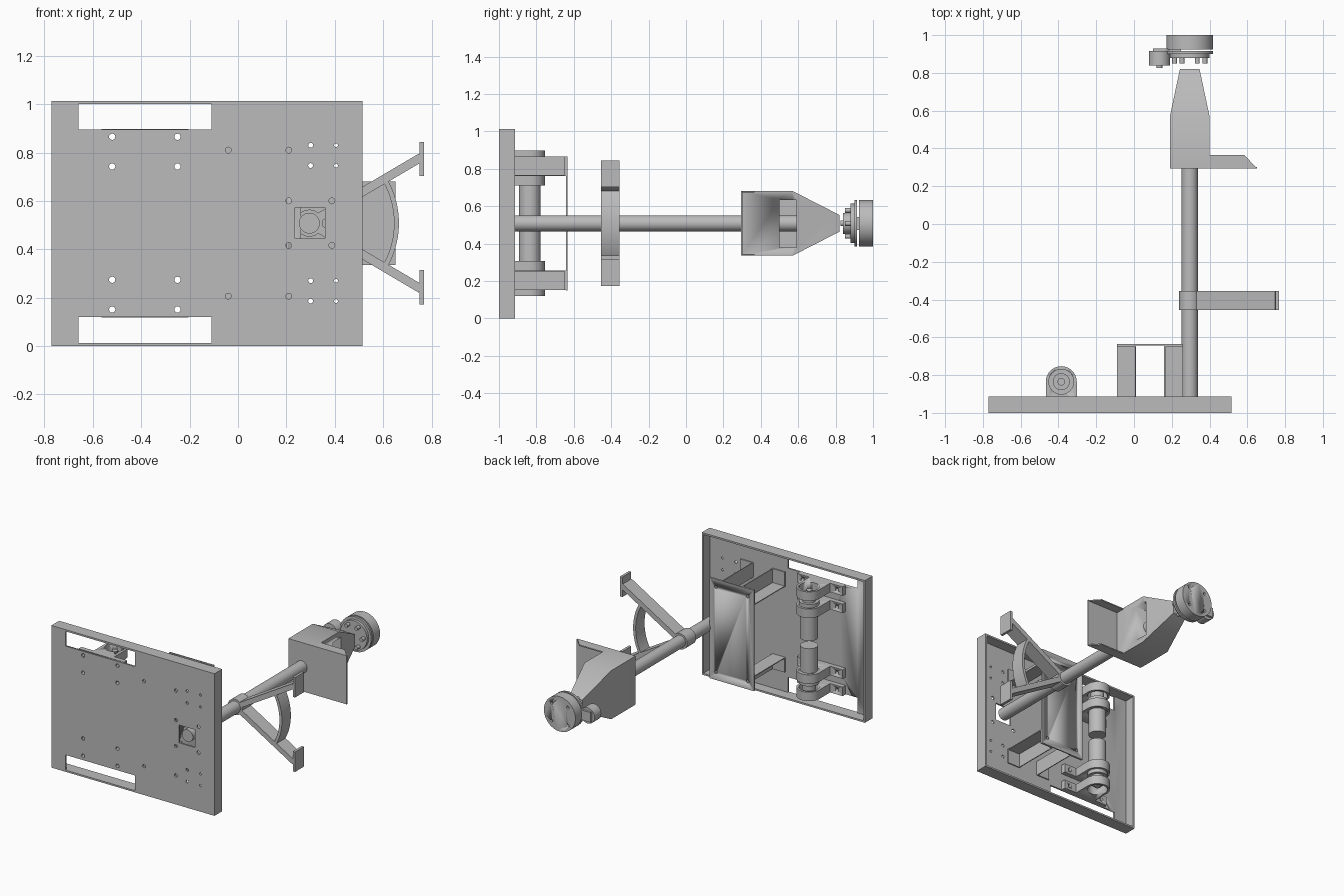
import bpy, bmesh, math
from mathutils import Matrix, Vector

if "Cube" in bpy.data.objects:
    bpy.data.objects.remove(bpy.data.objects["Cube"])

grey = bpy.data.materials.new("plain_grey")
grey.use_nodes = True
COLOUR = (0.5, 0.5, 0.5, 1)
grey.diffuse_color = COLOUR
grey.node_tree.nodes["Principled BSDF"].inputs["Base Color"].default_value = COLOUR

PX, PZ = 0.295, 0.508      # pole axis
MX, MY = -0.385, -0.835    # motor axis


def finish(name, bm):
    bmesh.ops.recalc_face_normals(bm, faces=bm.faces)
    mesh = bpy.data.meshes.new(name)
    bm.to_mesh(mesh)
    bm.free()
    obj = bpy.data.objects.new(name, mesh)
    bpy.context.collection.objects.link(obj)
    mesh.materials.append(grey)
    bpy.ops.object.select_all(action='DESELECT')
    obj.select_set(True)
    bpy.context.view_layer.objects.active = obj
    bpy.ops.object.shade_smooth_by_angle(angle=math.radians(35))
    return obj


def add_box(bm, x, y, z):
    """Box from (min, max) pairs."""
    size = [b - a for a, b in (x, y, z)]
    mid = [(a + b) / 2 for a, b in (x, y, z)]
    bmesh.ops.create_cube(bm, size=1, matrix=Matrix.Translation(mid) @ Matrix.Diagonal((*size, 1)))


def add_cyl(bm, axis, a, b, span, r, seg=32):
    """Cylinder along y (a = x, b = z) or along z (a = x, b = y)."""
    mid = (span[0] + span[1]) / 2
    if axis == 'y':
        mat = Matrix.Translation((a, mid, b)) @ Matrix.Rotation(math.pi / 2, 4, 'X')
    else:
        mat = Matrix.Translation((a, b, mid))
    bmesh.ops.create_cone(bm, cap_ends=True, segments=seg, radius1=r, radius2=r,
                          depth=span[1] - span[0], matrix=mat)


def add_prism(bm, points, offset):
    face = bm.faces.new([bm.verts.new(p) for p in points])
    ext = bmesh.ops.extrude_face_region(bm, geom=[face])
    bmesh.ops.translate(bm, vec=offset, verts=[v for v in ext['geom'] if isinstance(v, bmesh.types.BMVert)])


def cut(obj, bm):
    cutter = finish("cutter", bm)
    cutter.hide_render = True
    mod = obj.modifiers.new("cut", 'BOOLEAN')
    mod.operation, mod.solver, mod.object = 'DIFFERENCE', 'EXACT', cutter
    bpy.context.view_layer.objects.active = obj
    bpy.ops.object.modifier_apply(modifier=mod.name)
    bpy.data.objects.remove(cutter)


def both(z):
    """A height and its mirror about the middle of the panel."""
    return (z, 2 * PZ - z)


# Front panel with slots, square pole opening and screw holes
bm = bmesh.new()
add_box(bm, (-0.77, 0.515), (-1, -0.988), (0, 1.012))
panel = finish("panel", bm)
bm = bmesh.new()
deep = (-1.05, -0.95)
for z0, z1 in ((0.895, 1.0), (0.012, 0.12)):
    add_box(bm, (-0.66, -0.11), deep, (z0, z1))
add_box(bm, (0.235, 0.36), deep, (0.445, 0.572))
holes = [(-0.52, 0.865, 0.013), (-0.25, 0.865, 0.013), (-0.52, 0.742, 0.013), (-0.25, 0.742, 0.013),
         (-0.04, 0.81, 0.012), (0.21, 0.81, 0.012), (0.21, 0.6, 0.012), (0.388, 0.6, 0.012),
         (0.3, 0.83, 0.01), (0.3, 0.746, 0.01), (0.405, 0.83, 0.008), (0.405, 0.746, 0.008)]
for x, z, r in holes:
    for h in both(z):
        add_cyl(bm, 'y', x, h, deep, r, 16)
cut(panel, bm)

# Rim folded back round the panel
bm = bmesh.new()
rim_y = (-0.988, -0.913)
for x in ((-0.77, -0.758), (0.503, 0.515)):
    add_box(bm, x, rim_y, (0, 1.012))
for z in ((0, 0.012), (1.0, 1.012)):
    add_box(bm, (-0.758, 0.503), rim_y, z)
finish("panel_rim", bm)

# Motors with two strap clamps each, mirrored in height
for side, label in ((1, "upper"), (-1, "lower")):
    def span(a, b):
        return tuple(sorted((PZ + side * (a - PZ), PZ + side * (b - PZ))))
    bm = bmesh.new()
    add_cyl(bm, 'z', MX, MY, span(0.535, 0.71), 0.058)
    add_cyl(bm, 'z', MX, MY, span(0.71, 0.80), 0.066)
    add_cyl(bm, 'z', MX, MY, span(0.80, 0.85), 0.045)
    add_cyl(bm, 'z', MX, MY, span(0.85, 0.875), 0.02, 16)
    finish(label + "_motor", bm)
    for mid in (0.865, 0.742):
        lo, hi = span(mid - 0.032, mid + 0.032)
        arc = [(MX + 0.082 * math.cos(t * math.pi / 16), MY + 0.082 * math.sin(t * math.pi / 16))
               for t in range(17)]
        outline = arc + [(MX - 0.082, -0.955), (MX - 0.18, -0.955), (MX - 0.18, -0.988),
                         (MX + 0.18, -0.988), (MX + 0.18, -0.955), (MX + 0.082, -0.955)]
        bm = bmesh.new()
        add_prism(bm, [(x, y, lo) for x, y in outline], (0, 0, hi - lo))
        clamp = finish(label + "_motor_clamp", bm)
        bm = bmesh.new()
        add_cyl(bm, 'z', MX, MY, (lo - 0.02, hi + 0.02), 0.066)
        for x in (-0.135, 0.135):
            add_cyl(bm, 'y', MX + x, (lo + hi) / 2, deep[:1] + (-0.9,), 0.013, 16)
        cut(clamp, bm)

    # Angle spacers holding the rear cover
    for x0, x1, wall in ((-0.09, 0.01, 0.004), (0.16, 0.26, 0.16)):
        bm = bmesh.new()
        z0, z1 = span(0.76, 0.865)
        web = span(0.76, 0.766)
        add_box(bm, (x0, x1), (-0.988, -0.642), web)
        add_box(bm, (wall, wall + 0.006), (-0.988, -0.642), (z0, z1))
        for y in (-0.988, -0.65):
            add_box(bm, (x0, x1), (y, y + 0.008), (z0, z1))
        finish(label + "_spacer", bm)

# Rear cover with corner holes
bm = bmesh.new()
add_box(bm, (-0.09, 0.26), (-0.642, -0.634), (0.15, 0.866))
cover = finish("rear_cover", bm)
bm = bmesh.new()
for x in (-0.04, 0.21):
    for z in both(0.81):
        add_cyl(bm, 'y', x, z, (-0.645, -0.6), 0.012, 16)
cut(cover, bm)

# Pole and collar
bm = bmesh.new()
add_cyl(bm, 'y', PX, PZ, (-0.99, 0.6), 0.043)
finish("pole", bm)
ARM_Y = (-0.455, -0.355)
bm = bmesh.new()
add_cyl(bm, 'y', PX, PZ, ARM_Y, 0.056)
finish("collar", bm)

# Forked arms with end pads
ang = math.radians(30.5)
for s, label in ((1, "upper"), (-1, "lower")):
    d = Vector((math.cos(ang), 0, s * math.sin(ang)))
    n = Vector((-d.z, 0, d.x)) * 0.018
    base = Vector((PX, ARM_Y[0], PZ))
    bm = bmesh.new()
    add_prism(bm, [base + d * 0.045 + n, base + d * 0.535 + n, base + d * 0.535 - n, base + d * 0.045 - n],
              (0, 0.1, 0))
    finish(label + "_arm", bm)
    bm = bmesh.new()
    mid = PZ + s * 0.265
    add_box(bm, (0.75, 0.768), ARM_Y, (mid - 0.071, mid + 0.071))
    finish(label + "_arm_pad", bm)

# Curved brace between the arms
steps = [ang * (t / 10 - 1) for t in range(21)]
ring = [(r * math.cos(a), r * math.sin(a)) for r, row in ((0.37, steps), (0.35, steps[::-1])) for a in row]
bm = bmesh.new()
add_prism(bm, [(PX + x, ARM_Y[0], PZ + z) for x, z in ring], (0, 0.1, 0))
finish("arm_brace", bm)

# Tapered housing with a side window
bm = bmesh.new()
sections = [(0.295, 0.105, 0.173), (0.57, 0.105, 0.173), (0.82, 0.052, 0.045)]
loops = [[bm.verts.new((PX + sx * w, y, PZ + sz * h)) for sx, sz in ((-1, -1), (1, -1), (1, 1), (-1, 1))]
         for y, w, h in sections]
for a, b in zip(loops, loops[1:]):
    for i in range(4):
        bm.faces.new((a[i], a[i - 1], b[i - 1], b[i]))
bm.faces.new(loops[0])
bm.faces.new(loops[-1])
housing = finish("housing", bm)
bm = bmesh.new()
add_box(bm, (0.22, 0.5), (0.5, 0.592), (0.378, 0.632))
cut(housing, bm)

# Side fin: upright plate with two bevelled flanges
bm = bmesh.new()
add_box(bm, (0.39, 0.65), (0.295, 0.303), (0.335, 0.681))
for z in (0.335, 0.673):
    add_prism(bm, [(0.39, 0.297, z), (0.648, 0.297, z), (0.585, 0.365, z), (0.39, 0.365, z)], (0, 0, 0.008))
finish("side_fin", bm)

# Scanner drum in stacked discs
bm = bmesh.new()
for y0, y1, r in ((0.925, 1.0, 0.124), (0.915, 0.925, 0.116), (0.9, 0.915, 0.124),
                  (0.88, 0.9, 0.105), (0.865, 0.88, 0.06)):
    add_cyl(bm, 'y', PX, PZ, (y0, y1), r, 48)
drum = finish("scanner_drum", bm)
bm = bmesh.new()
for k in range(4):
    a = math.pi / 4 + k * math.pi / 2
    add_cyl(bm, 'y', PX + 0.09 * math.cos(a), PZ + 0.09 * math.sin(a), (0.985, 1.05), 0.01, 12)
cut(drum, bm)

# Screw posts under the drum
bm = bmesh.new()
for k in range(6):
    a = k * math.pi / 3
    add_cyl(bm, 'y', PX + 0.08 * math.cos(a), PZ + 0.08 * math.sin(a), (0.85, 0.882), 0.013, 12)
finish("scanner_posts", bm)

# Drive motor beside the drum
bm = bmesh.new()
add_cyl(bm, 'y', 0.135, PZ, (0.84, 0.915), 0.056)
add_cyl(bm, 'y', 0.135, PZ, (0.825, 0.84), 0.015, 16)
add_box(bm, (0.1, 0.25), (0.915, 0.93), (PZ - 0.035, PZ + 0.035))
finish("scanner_motor", bm)
